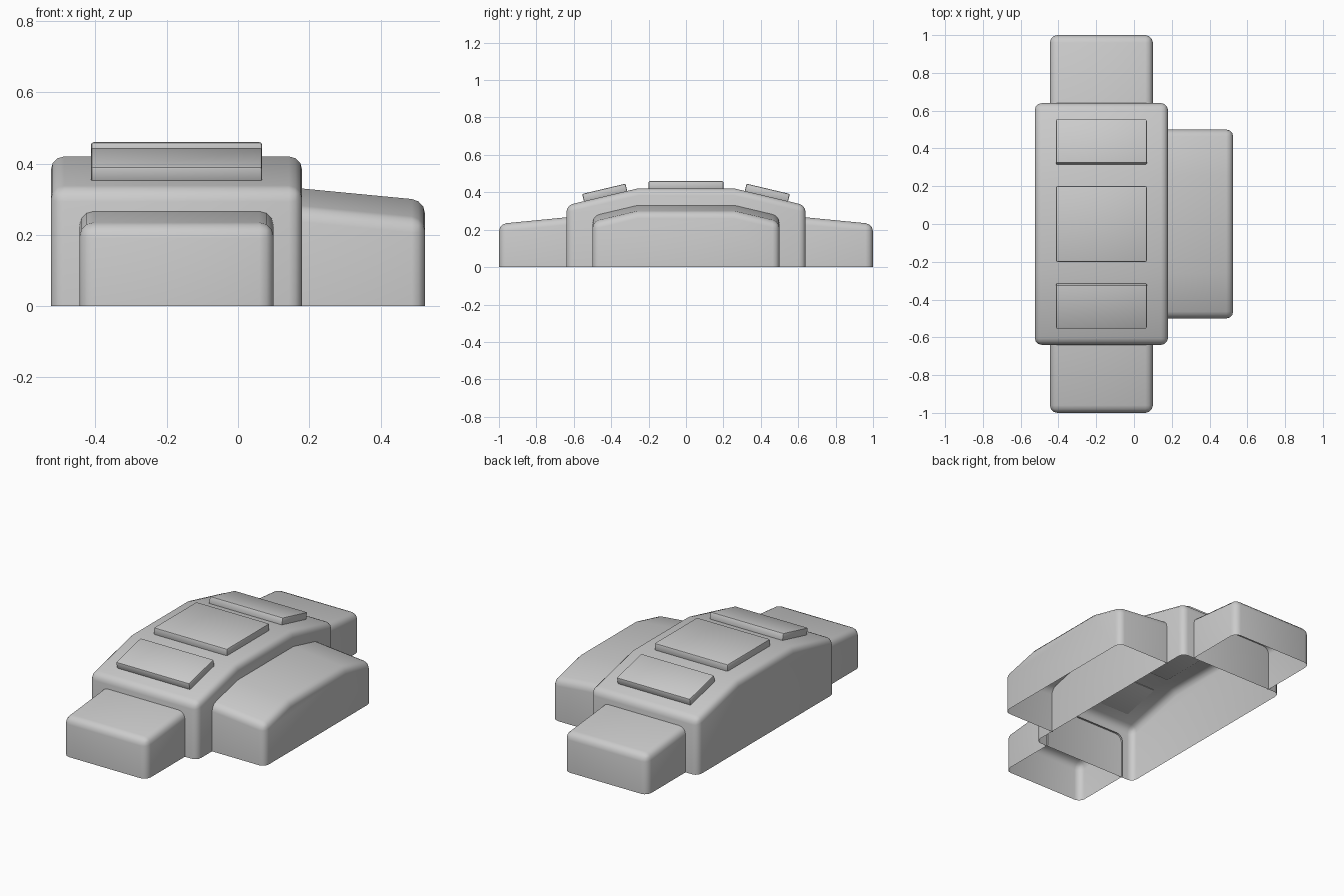
import bpy, bmesh, math
from mathutils import Vector, Matrix

if "Cube" in bpy.data.objects:
    bpy.data.objects.remove(bpy.data.objects["Cube"])

SLOPE = 0.237            # fall of the roof beyond the central flat
CX = -0.1725             # centre line of the main body


def finish(bm, name):
    me = bpy.data.meshes.new(name)
    bm.to_mesh(me)
    bm.free()
    ob = bpy.data.objects.new(name, me)
    bpy.context.collection.objects.link(ob)
    bpy.context.view_layer.objects.active = ob
    ob.select_set(True)
    bpy.ops.object.shade_smooth_by_angle(angle=math.radians(35))
    ob.select_set(False)
    return ob


def bevel_sharp(bm, width, segments):
    edges = [e for e in bm.edges
             if not e.is_boundary and e.calc_face_angle(0) > math.radians(30)]
    bmesh.ops.bevel(bm, geom=edges, offset=width, segments=segments,
                    profile=0.5, affect='EDGES', clamp_overlap=True)


def shell(name, x0, x1, profile, bevel, drop=0.0, open_dirs=()):
    """Hollow block: y-z profile swept along x, open below, roof lowered by drop at x1."""
    bm = bmesh.new()
    a = [bm.verts.new((x0, y, z)) for y, z in profile]
    b = [bm.verts.new((x1, y, z - (drop if z > 0 else 0))) for y, z in profile]
    n = len(profile)
    bm.faces.new(a)
    bm.faces.new(b)
    for i in range(n):
        j = (i + 1) % n
        bm.faces.new((a[i], a[j], b[j], b[i]))
    bmesh.ops.recalc_face_normals(bm, faces=bm.faces[:])
    bm.normal_update()
    dirs = [Vector((0, 0, -1))] + [Vector(d) for d in open_dirs]
    gone = [f for f in bm.faces if any(f.normal.dot(d) > 0.99 for d in dirs)]
    bmesh.ops.delete(bm, geom=gone, context='FACES')
    bevel_sharp(bm, bevel, 3)
    return finish(bm, name)


def arched(half, top, flat=0.26):
    edge = top - (half - flat) * SLOPE
    return [(-half, 0), (-half, edge), (-flat, top),
            (flat, top), (half, edge), (half, 0)]


def plate(name, y, z, length, tilt):
    bm = bmesh.new()
    bmesh.ops.create_cube(bm, size=1, matrix=Matrix.Diagonal((0.48, length, 0.045, 1)))
    bevel_sharp(bm, 0.007, 2)
    bm.transform(Matrix.Translation((CX, y, z)) @ Matrix.Rotation(tilt, 4, 'X')
                 @ Matrix.Translation((0, 0, 0.0175)))
    return finish(bm, name)


# main body and side block
shell("main_body", -0.525, 0.18, arched(0.64, 0.42), 0.037)
shell("side_block", 0.17, 0.525, arched(0.5, 0.331), 0.037,
      drop=0.034, open_dirs=[(-1, 0, 0)])

# end blocks and sloping roof plates, mirrored front to back
tilt = math.atan(SLOPE)
for s, end in ((-1, "front"), (1, "back")):
    shell(end + "_block", -0.445, 0.10,
          [(s, 0), (s, 0.231), (s * 0.63, 0.267), (s * 0.63, 0)],
          0.04, open_dirs=[(0, -s, 0)])
    plate(end + "_roof_plate", s * 0.43, 0.42 - 0.17 * SLOPE, 0.238, -s * tilt)

# level roof plate
plate("middle_roof_plate", 0, 0.42, 0.4, 0)
